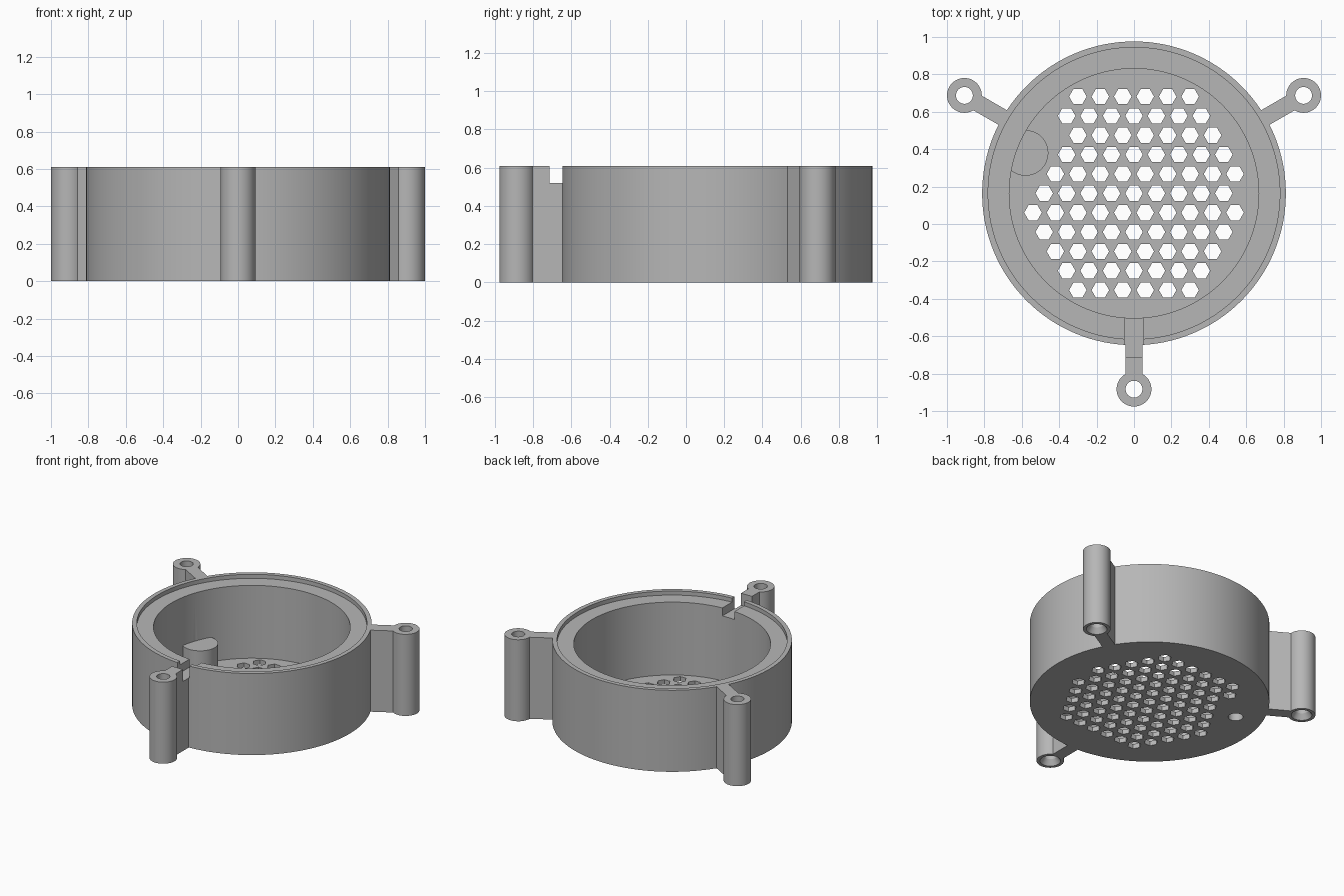
import bpy
import bmesh
from math import cos, sin, pi, hypot, radians
from mathutils import Matrix

# Shared dimensions
CY = 0.164            # housing centre along y
R_OUT, R_LIP, R_BORE = 0.812, 0.78, 0.667
HEIGHT, LEDGE, FLOOR = 0.61, 0.58, 0.035
ARM = 1.047           # housing centre to post centre
R_POST, R_SCREW = 0.093, 0.045
BOSS = (-0.58, 0.38)
R_PIN = 0.05

cube = bpy.data.objects.get("Cube")
if cube:
    bpy.data.objects.remove(cube, do_unlink=True)

grey = bpy.data.materials.new("plain grey")
grey.use_nodes = True
grey.diffuse_color = (0.47, 0.47, 0.47, 1)
grey.node_tree.nodes["Principled BSDF"].inputs["Base Color"].default_value = grey.diffuse_color


def make_object(name, bm):
    bmesh.ops.recalc_face_normals(bm, faces=bm.faces)
    mesh = bpy.data.meshes.new(name)
    bm.to_mesh(mesh)
    bm.free()
    mesh.materials.append(grey)
    obj = bpy.data.objects.new(name, mesh)
    bpy.context.collection.objects.link(obj)
    return obj


def lathe(name, profile, x, y, steps):
    """Spin (radius, height) points about a vertical axis and cap open ends."""
    bm = bmesh.new()
    verts = [bm.verts.new((r, 0, z)) for r, z in profile]
    edges = [bm.edges.new(pair) for pair in zip(verts, verts[1:])]
    bmesh.ops.spin(bm, geom=verts + edges, cent=(0, 0, 0), axis=(0, 0, 1),
                   angle=2 * pi, steps=steps)
    bmesh.ops.remove_doubles(bm, verts=bm.verts, dist=0.0005)
    rim = [e for e in bm.edges if e.is_boundary]
    if rim:
        bmesh.ops.holes_fill(bm, edges=rim, sides=0)
    bmesh.ops.translate(bm, verts=bm.verts, vec=(x, y, 0))
    return make_object(name, bm)


def add_prism(bm, x, y, radius, sides, z0, z1):
    rings = [[bm.verts.new((x + radius * cos(2 * pi * i / sides),
                            y + radius * sin(2 * pi * i / sides), z))
              for i in range(sides)] for z in (z0, z1)]
    low, high = rings
    bm.faces.new(low[::-1])
    bm.faces.new(high)
    for i in range(sides):
        j = (i + 1) % sides
        bm.faces.new((low[i], low[j], high[j], high[i]))


def box(name, size, matrix):
    bm = bmesh.new()
    bmesh.ops.create_cube(bm, size=1)
    bmesh.ops.scale(bm, verts=bm.verts, vec=size)
    bmesh.ops.transform(bm, verts=bm.verts, matrix=matrix)
    return make_object(name, bm)


def cut(obj, cutter):
    mod = obj.modifiers.new("cut", "BOOLEAN")
    mod.operation = "DIFFERENCE"
    mod.solver = "EXACT"
    mod.object = cutter
    bpy.context.view_layer.objects.active = obj
    bpy.ops.object.modifier_apply(modifier=mod.name)


# Round housing with stepped rim and thin floor
housing = lathe("housing", [(R_OUT, 0), (R_OUT, HEIGHT), (R_LIP, HEIGHT), (R_LIP, LEDGE),
                            (R_BORE, LEDGE), (R_BORE, FLOOR)], 0, CY, 128)
# The floor underside and top are capped by lathe
parts = [housing]

# Locating boss with a blind pin hole from below
parts.append(lathe("pin_boss", [(R_PIN, 0.18), (R_PIN, 0.01), (0.122, 0.01), (0.122, 0.22)],
                   *BOSS, 48))

# Three screw posts on ribs
ribs = {}
for label, degrees in (("front", -90), ("back_left", 30), ("back_right", 150)):
    a = radians(degrees)
    parts.append(lathe(label + "_post", [(0.07, 0), (R_POST, 0), (R_POST, HEIGHT),
                                         (R_SCREW, HEIGHT), (R_SCREW, 0.04), (0.07, 0)],
                       ARM * cos(a), CY + ARM * sin(a), 48))
    start, end = R_OUT - 0.012, ARM - 0.08
    place = (Matrix.Translation((0, CY, HEIGHT / 2)) @ Matrix.Rotation(a, 4, "Z")
             @ Matrix.Translation(((start + end) / 2, 0, 0)))
    ribs[label] = box(label + "_rib", (end - start, 0.09, HEIGHT), place)
parts += ribs.values()

# Hexagonal grille and pin hole through the floor
bm = bmesh.new()
PITCH, ROW = 0.12, 0.1035
for row in range(-5, 6):
    for col in range(-6, 7):
        x = PITCH * (col + 0.5 * (row % 2))
        y = ROW * row
        near_boss = hypot(x - BOSS[0], y + 0.1675 - BOSS[1]) < 0.19
        if hypot(x, y) < 0.599 and not near_boss:
            add_prism(bm, x, CY + y, 0.047, 6, -0.05, 0.1)
add_prism(bm, *BOSS, R_PIN, 48, -0.05, 0.1)
grille_cutter = make_object("grille_cutter", bm)
cut(housing, grille_cutter)

# Cable notch through the front wall and its rib
notch_cutter = box("notch_cutter", (0.1, 0.31, 0.2),
                   Matrix.Translation((0, -0.56, 0.62)))
cut(housing, notch_cutter)
cut(ribs["front"], notch_cutter)
for helper in (grille_cutter, notch_cutter):
    bpy.data.objects.remove(helper, do_unlink=True)

# Smooth curved walls, crisp edges
bpy.ops.object.select_all(action="DESELECT")
for obj in parts:
    obj.select_set(True)
bpy.context.view_layer.objects.active = housing
bpy.ops.object.shade_smooth_by_angle(angle=radians(30))
